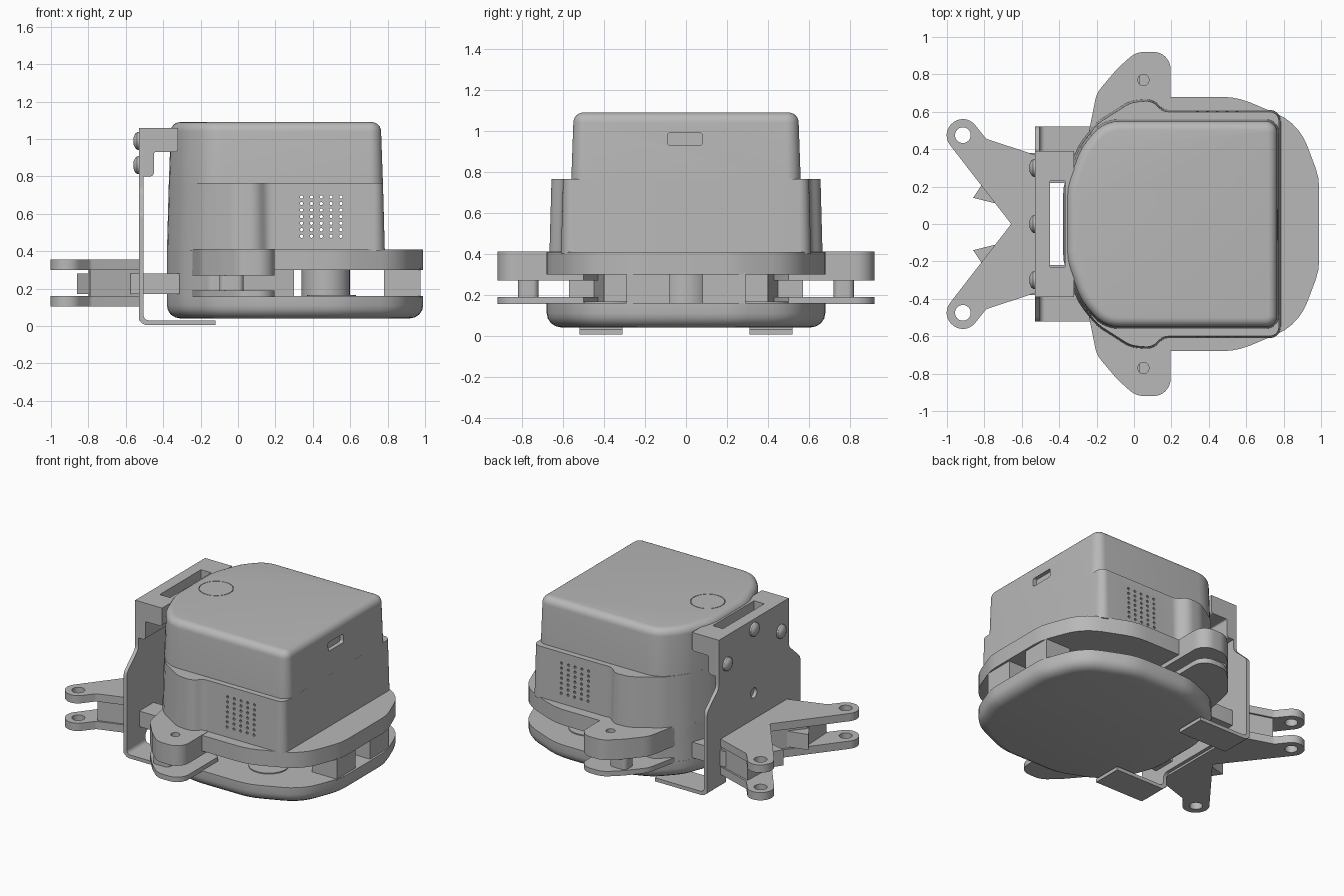
import bpy, bmesh, math
from mathutils import Vector

cube = bpy.data.objects.get("Cube")
if cube:
    bpy.data.objects.remove(cube)

grey = bpy.data.materials.new("neutral grey")
grey.use_nodes = True
grey.diffuse_color = (0.48, 0.48, 0.48, 1)
grey.node_tree.nodes["Principled BSDF"].inputs["Base Color"].default_value = grey.diffuse_color


def fillet(points):
    """Round each (x, y, radius) corner of a closed polygon."""
    out, n = [], len(points)
    for i, point in enumerate(points):
        p = Vector(point[:2])
        r = point[2] if len(point) > 2 else 0
        if r == 0:
            out.append(p)
            continue
        a, b = Vector(points[i - 1][:2]) - p, Vector(points[(i + 1) % n][:2]) - p
        half = a.angle(b) / 2
        t = min(r / math.tan(half), 0.49 * a.length, 0.49 * b.length)
        r = t * math.tan(half)
        a.normalize()
        b.normalize()
        centre = p + (a + b).normalized() * (r / math.sin(half))
        start, end = p + a * t - centre, p + b * t - centre
        sweep = math.atan2(start.x * end.y - start.y * end.x, start.dot(end))
        steps = max(2, round(abs(sweep) / 0.16))
        for k in range(steps + 1):
            c, s = math.cos(sweep * k / steps), math.sin(sweep * k / steps)
            out.append(centre + Vector((start.x * c - start.y * s, start.x * s + start.y * c)))
    return out


def inset(outline, d):
    """Offset a closed outline inward."""
    n = len(outline)
    area = sum(outline[i - 1].x * outline[i].y - outline[i - 1].y * outline[i].x for i in range(n))
    sign = 1 if area > 0 else -1
    out = []
    for i, p in enumerate(outline):
        e, f = (p - outline[i - 1]).normalized(), (outline[(i + 1) % n] - p).normalized()
        m = Vector((-e.y - f.y, e.x + f.x)).normalized() * sign
        cosine = max(0.4, abs(m.dot(Vector((-f.y, f.x)))))
        out.append(p + m * d / cosine)
    return out


def loft(name, points, levels, axis="z"):
    """Stack insets of one outline at the given (height, inset) levels."""
    outline = fillet(points)
    bm = bmesh.new()
    rings = []
    for w, d in levels:
        place = {"z": lambda p: (p.x, p.y, w), "x": lambda p: (w, p.x, p.y),
                 "y": lambda p: (p.x, w, p.y)}[axis]
        rings.append([bm.verts.new(place(p)) for p in inset(outline, d)])
    n = len(outline)
    for low, high in zip(rings, rings[1:]):
        for i in range(n):
            bm.faces.new((low[i - 1], low[i], high[i], high[i - 1]))
    bm.faces.new(rings[0])
    bm.faces.new(rings[-1])
    bmesh.ops.recalc_face_normals(bm, faces=bm.faces)
    mesh = bpy.data.meshes.new(name)
    bm.to_mesh(mesh)
    bm.free()
    mesh.materials.append(grey)
    ob = bpy.data.objects.new(name, mesh)
    bpy.context.collection.objects.link(ob)
    return ob


def prism(name, points, low, high, axis="z"):
    return loft(name, points, [(low, 0), (high, 0)], axis)


def rect(x0, x1, y0, y1, r=0):
    return [(x0, y0, r), (x1, y0, r), (x1, y1, r), (x0, y1, r)]


def disc(x, y, r, sides=24):
    return [(x + r * math.cos(2 * math.pi * k / sides),
             y + r * math.sin(2 * math.pi * k / sides)) for k in range(sides)]


def flip(points, side=-1):
    return [(p[0], p[1] * side, *p[2:]) for p in points]


def both(half):
    return half + flip(half)[::-1]


def cut(target, cutters):
    """Subtract the cutters and apply the result."""
    for c in cutters:
        mod = target.modifiers.new("cut", "BOOLEAN")
        mod.operation, mod.object, mod.solver = "DIFFERENCE", c, "EXACT"
    bpy.context.view_layer.update()
    graph = bpy.context.evaluated_depsgraph_get()
    mesh = bpy.data.meshes.new_from_object(target.evaluated_get(graph))
    target.modifiers.clear()
    target.data = mesh
    for c in cutters:
        bpy.data.objects.remove(c)


# Base tray and the ring above it
left_side = [(-.38, .2, .3), (-.3, .42, .3)]
rear_side = [(.55, .68, .4), (.88, .54, .3), (.99, .25, .3)]
base = left_side + [(-.15, .58, .3), (.1, .68, .3)] + rear_side
loft("base_tray", both(base), [(.04, .075), (.046, .045), (.062, .02), (.085, .005), (.11, 0), (.16, 0)])
prism("upper_ring", both(base), .3, .41)
core = left_side + [(-.15, .57, .1), (-.1, .57), (-.1, .45), (.3, .4)]
prism("inner_core", both(core), .15, .31)
prism("centre_hub", disc(.47, 0, .13), .15, .31)

# Mounting ears, rear pillars and floor discs
ear = [(-.26, .4), (-.2, .7, .15), (-.09, .83, .2), (.01, .92, .12), (.195, .92, .13), (.195, .5), (0, .4)]
for side, tag in ((1, "back"), (-1, "front")):
    upper = prism(tag + "_upper_ear", flip(ear, side), .27, .412)
    cut(upper, [prism("hole", disc(.05, .77 * side, .03), .2, .5)])
    prism(tag + "_lower_ear", flip(ear, side), .155, .19)
    prism(tag + "_ear_post", flip(rect(-.1, .03, .72, .82, .03), side), .18, .28)
    prism(tag + "_rear_pillar", flip(rect(.78, .975, .08, .29), side), .15, .31)
    prism(tag + "_floor_disc", disc(.5, .37 * side, .13, 32), .15, .167)

# Housing with speaker grilles
lower = left_side + [(-.2, .545, .2), (-.02, .66, .15), (.1, .67, .09), (.16, .61, .06), (.785, .61, .06)]
housing = loft("lower_housing", both(lower), [(.4, 0), (.765, .01)])
cut(housing, [prism("hole", disc(.34 + .0525 * i, .48 + .035 * j, .009, 10), -1, 1, "y")
              for i in range(5) for j in range(7)])
cap = left_side + [(-.17, .57, .2), (.785, .57, .08)]
dome = [(1.04 + .05 * math.sin(a), .02 + .05 * (1 - math.cos(a))) for a in (math.pi * k / 12 for k in range(7))]
top = loft("upper_housing", both(cap), [(.76, .01)] + dome)
cut(top, [prism("port", rect(-.09, .08, .93, .99, .012), .74, .85, "x"),
          prism("groove", disc(-.17, 0, .112, 40), 1.084, 1.2)])
prism("top_button", disc(-.17, 0, .108, 40), 1.08, 1.09)

# Wall bracket: plate, feet, upper frame and screws
plate = [(.39, 1.06), (.39, .72, .06), (.52, .6, .06), (.52, .03), (.31, .03), (.31, .12, .04)]
plate += [(-p[0], *p[1:]) for p in reversed(plate)]
bracket = prism("bracket_plate", plate, -.53, -.505, "x")
cut(bracket, [prism("hole", disc(0, .54, .035), -.6, -.4, "x")])
foot = [(-.53, .1), (-.53, .005, .05), (-.12, .005), (-.12, .03), (-.505, .03, .03), (-.505, .1)]
for side, tag in ((1, "back"), (-1, "front")):
    a, b = sorted((.31 * side, .52 * side))
    prism(tag + "_bracket_foot", foot, a, b, "y")
frame = [(-.53, 1.06), (-.53, .8), (-.45, .8, .02), (-.45, .93, .01), (-.32, .93, .02), (-.32, 1.06)]
frame = prism("bracket_frame", frame, -.39, .39, "y")
cut(frame, [prism("slot", rect(-.45, -.37, -.23, .23), .7, 1.2)])
for i, (y, z) in enumerate(((0, .99), (.3, .86), (-.3, .86))):
    loft(f"screw_{i + 1}", disc(y, z, .05), [(-.52, 0), (-.54, .003), (-.55, .012), (-.558, .03)], "x")

# Forked arms
arm = [(-1.035, .488, .085), (-.902, .595, .085), (-.79, .455, .04), (-.53, .37), (-.53, -.06), (-.61, -.06, .05)]
web = [(-.79, .44), (-.53, .36), (-.53, -.05), (-.6, -.04), (-.8, .21)]
tab = [(-.86, .14), (-.8, .23), (-.6, .05), (-.66, .09)]
for side, tag in ((1, "back"), (-1, "front")):
    for low, high, word in ((.3, .355, "upper"), (.105, .16, "lower")):
        lug = prism(f"{tag}_{word}_arm", flip(arm, side), low, high)
        cut(lug, [prism("hole", disc(-.915, .475 * side, .042), 0, 1)])
    prism(tag + "_arm_web", flip(web, side), .12, .34)
    prism(tag + "_arm_stop", flip(tab, side), .17, .28)
    prism(tag + "_arm_joint", flip(rect(-.58, -.3, .22, .38, .02), side), .17, .28)

# Smooth the curved walls, keep the edges sharp
for ob in bpy.context.collection.objects:
    ob.select_set(ob.type == "MESH" and grey.name in ob.data.materials)
    if ob.select_get():
        bpy.context.view_layer.objects.active = ob
bpy.ops.object.shade_smooth_by_angle(angle=math.radians(30))
